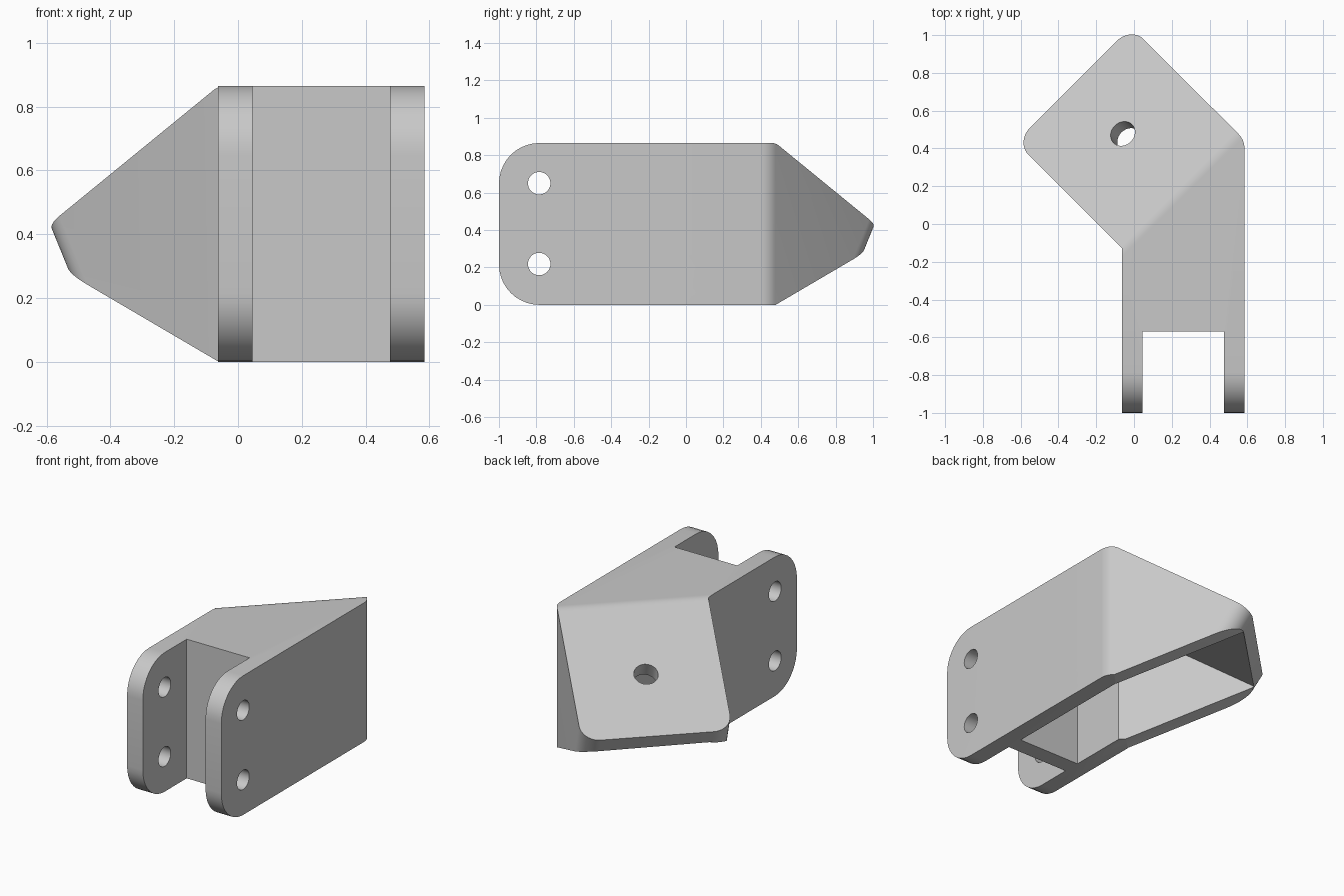
import bpy, bmesh, math
from mathutils import Matrix, Vector

if "Cube" in bpy.data.objects:
    bpy.data.objects.remove(bpy.data.objects["Cube"])

Q = math.sqrt(0.5)
D, S, Z = Vector((-Q, Q, 0)), Vector((Q, Q, 0)), Vector((0, 0, 1))  # head axis, head width, up
TILT = math.radians(30)
N = D * math.sin(TILT) + Z * math.cos(TILT)      # normal of the tilted plate
H, WALL, PLATE, T0, TEND = 0.865, 0.108, 0.10, -0.05, 0.75
SLOPE = math.tan(TILT)


def frame(u, v, w, origin=(0, 0, 0)):
    m = Matrix((u, v, w)).transposed().to_4x4()
    m.translation = origin
    return m


def prism(name, pts, m, lo, hi):
    """Extrude a closed profile from lo to hi along the third axis of m."""
    bm = bmesh.new()
    face = bm.faces.new([bm.verts.new((a, b, lo)) for a, b in pts])
    ext = bmesh.ops.extrude_face_region(bm, geom=[face])
    verts = [g for g in ext["geom"] if isinstance(g, bmesh.types.BMVert)]
    bmesh.ops.translate(bm, verts=verts, vec=(0, 0, hi - lo))
    bmesh.ops.transform(bm, matrix=m, verts=bm.verts)
    bmesh.ops.recalc_face_normals(bm, faces=bm.faces)
    mesh = bpy.data.meshes.new(name)
    bm.to_mesh(mesh)
    bm.free()
    ob = bpy.data.objects.new(name, mesh)
    bpy.context.collection.objects.link(ob)
    return ob


def boolean(ob, tool, op):
    mod = ob.modifiers.new("bool", 'BOOLEAN')
    mod.object, mod.operation, mod.solver = tool, op, 'EXACT'
    bpy.context.view_layer.objects.active = ob
    bpy.ops.object.modifier_apply(modifier=mod.name)
    bpy.data.objects.remove(tool)


def arc(cx, cy, r, a0, a1, n):
    return [(cx + r * math.cos(a0 + (a1 - a0) * i / n),
             cy + r * math.sin(a0 + (a1 - a0) * i / n)) for i in range(n + 1)]


def head(s, t):
    p = S * s + D * t
    return (p.x, p.y)


def drill(ob, m, r, length):
    boolean(ob, prism("drill", arc(0, 0, r, 0, math.tau * 39 / 40, 39), m, -length, length), 'DIFFERENCE')


plan_frame = frame(Vector((1, 0, 0)), Vector((0, 1, 0)), Z)
side_frame = frame(D, Z, S)

# Outer body: plan outline with the two arms, intersected with the side profile
plan = [(-0.063, -1), (0.045, -1), (0.045, -0.568), (0.477, -0.568), (0.477, -1), (0.585, -1)]
plan += arc(0.477, 0.40, WALL, 0, math.pi / 4, 8)
plan += [head(0.728, 1.2), head(-0.136, 1.2), (-0.063, -0.129)]
bracket = prism("bracket", plan, plan_frame, -0.5, 1.5)

end_z = H - SLOPE * (TEND - T0)
side = [(-2, 0), (T0, 0),
        (TEND - WALL * math.sin(TILT), end_z - WALL * math.cos(TILT)), (TEND, end_z)]
side += arc(T0 - WALL * math.tan(TILT / 2), H - WALL, WALL, math.pi / 2 - TILT, math.pi / 2, 6)
side += [(-2, H)]
boolean(bracket, prism("side_profile", side, side_frame, -3, 3), 'INTERSECT')

# Rounded corners: plate end and arm tips
bm = bmesh.new()
bm.from_mesh(bracket.data)
bmesh.ops.remove_doubles(bm, verts=bm.verts, dist=1e-4)
bmesh.ops.dissolve_limit(bm, angle_limit=0.01, verts=bm.verts, edges=bm.edges)


def edges_along(axis, test):
    found = []
    for e in bm.edges:
        a, b = e.verts[0].co, e.verts[1].co
        if abs((b - a).normalized().dot(axis)) > 0.995 and test((a + b) / 2):
            found.append(e)
    return found


for axis, test, radius in ((N, lambda p: p.dot(D) > 0.6, WALL),
                           (Vector((1, 0, 0)), lambda p: p.y < -0.99, 2 * WALL)):
    bmesh.ops.bevel(bm, geom=edges_along(axis, test), offset=radius, offset_type='OFFSET',
                    segments=10, profile=0.5, affect='EDGES', clamp_overlap=False)
bmesh.ops.recalc_face_normals(bm, faces=bm.faces)
bm.to_mesh(bracket.data)
bm.free()

# Hollow underside
inner = [(0.045, -0.46), (0.477, -0.46), (0.477, 0.40),
         head(0.62, 1.2), head(-0.028, 1.2), (0.045, -0.085)]
cavity = prism("cavity", inner, plan_frame, -0.7, 1.5)
ti, zi = T0 - PLATE * math.tan(TILT / 2), H - PLATE
inner_side = [(-2, -0.5), (1.3, -0.5), (1.3, zi - SLOPE * (1.3 - ti)), (ti, zi), (-2, zi)]
boolean(cavity, prism("cavity_profile", inner_side, side_frame, -3, 3), 'INTERSECT')
boolean(bracket, cavity, 'DIFFERENCE')

# Bolt holes through both arms
for z in (0.218, 0.65):
    drill(bracket, frame(Vector((0, 1, 0)), Z, Vector((1, 0, 0)), (0.26, -0.785, z)), 0.06, 0.6)

# Hole square to the tilted plate
centre = S * 0.296 + D * 0.38 + Z * (H - SLOPE * (0.38 - T0))
drill(bracket, frame(S, N.cross(S), N, centre), 0.069, 0.16)

# Finish
grey = bpy.data.materials.new("light_grey")
grey.diffuse_color = (0.58, 0.58, 0.58, 1)
grey.use_nodes = True
grey.node_tree.nodes["Principled BSDF"].inputs["Base Color"].default_value = grey.diffuse_color
bracket.data.materials.clear()
bracket.data.materials.append(grey)
for f in bracket.data.polygons:
    f.material_index = 0
bpy.context.view_layer.objects.active = bracket
bracket.select_set(True)
bpy.ops.object.shade_smooth_by_angle(angle=math.radians(25))
